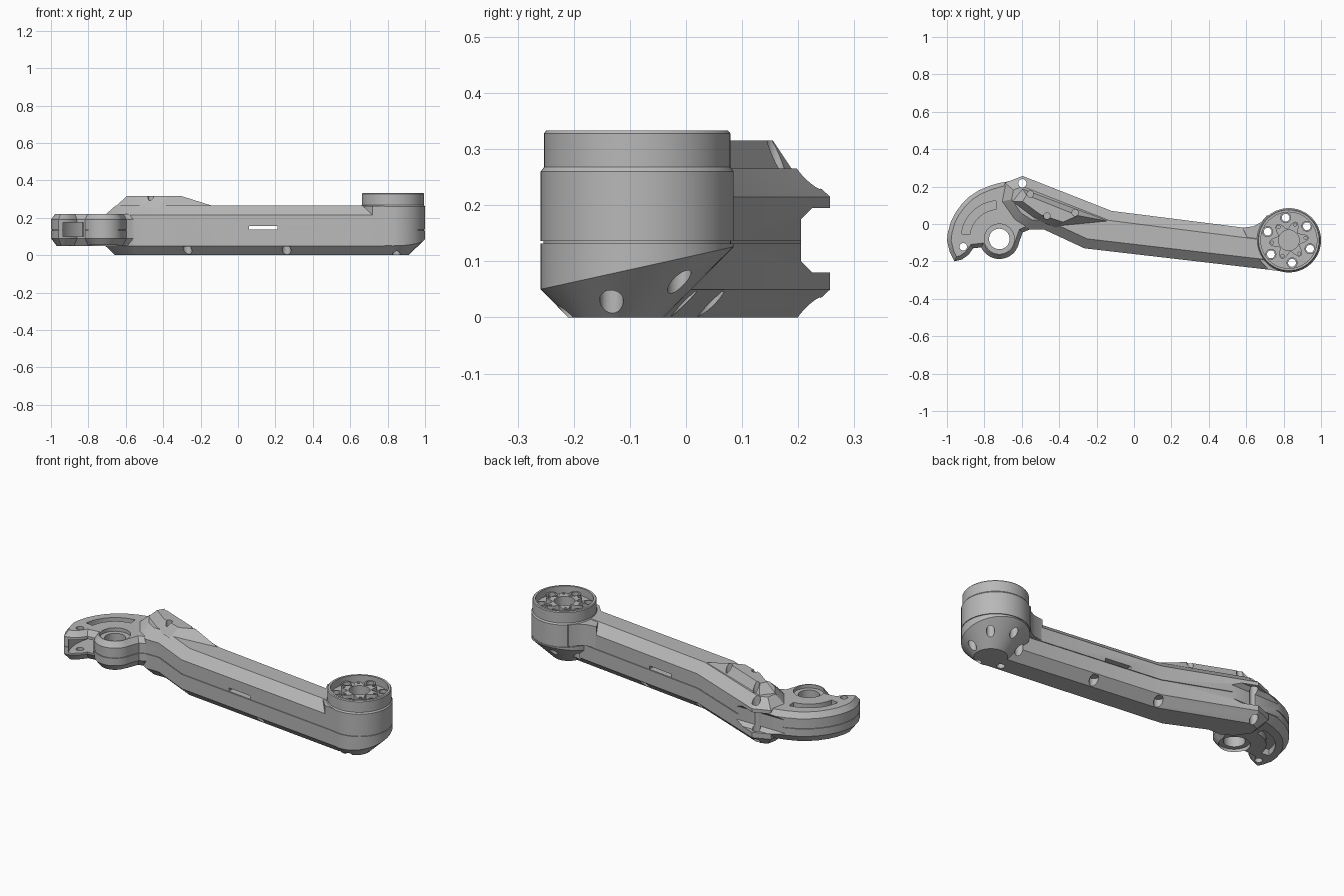
import bpy, bmesh, math
from mathutils import Vector

cube = bpy.data.objects.get("Cube")
if cube:
    bpy.data.objects.remove(cube, do_unlink=True)

metal = bpy.data.materials.new("plain grey")
metal.use_nodes = True
GREY = (0.48, 0.48, 0.48, 1)
metal.diffuse_color = GREY
metal.node_tree.nodes["Principled BSDF"].inputs["Base Color"].default_value = GREY


def arc(cx, cy, r, a0, a1, n):
    """Points on an arc, angles in degrees."""
    return [(cx + r * math.cos(math.radians(a0 + (a1 - a0) * i / n)),
             cy + r * math.sin(math.radians(a0 + (a1 - a0) * i / n))) for i in range(n + 1)]


def circle(cx, cy, r, n=32):
    return arc(cx, cy, r, 0, 360, n)[:-1]


def sector(cx, cy, r0, r1, a0, a1, n=20):
    return arc(cx, cy, r1, a0, a1, n) + arc(cx, cy, r0, a1, a0, n)


def inset(points, d):
    """Move a counter-clockwise outline inward with mitred corners."""
    out = []
    for i, p in enumerate(points):
        p = Vector(p)
        e0 = (p - Vector(points[i - 1])).normalized()
        e1 = (Vector(points[(i + 1) % len(points)]) - p).normalized()
        n0, n1 = Vector((-e0.y, e0.x)), Vector((-e1.y, e1.x))
        m = (n0 + n1) / max(1 + n0.dot(n1), 0.4)
        out.append(tuple(p + m * d))
    return out


def bridge(name, rings):
    """Skin a stack of equal rings and cap both ends."""
    bm = bmesh.new()
    loops = [[bm.verts.new(co) for co in ring] for ring in rings]
    n = len(loops[0])
    for a, b in zip(loops, loops[1:]):
        for i in range(n):
            j = (i + 1) % n
            bm.faces.new((a[i], a[j], b[j], b[i]))
    bm.faces.new(loops[0][::-1])
    bm.faces.new(loops[-1])
    bmesh.ops.recalc_face_normals(bm, faces=bm.faces[:])
    mesh = bpy.data.meshes.new(name)
    bm.to_mesh(mesh)
    bm.free()
    mesh.materials.append(metal)
    ob = bpy.data.objects.new(name, mesh)
    bpy.context.scene.collection.objects.link(ob)
    return ob


def loft(name, outline, levels):
    """Outline raised through (height, inset) levels."""
    return bridge(name, [[(x, y, z) for x, y in inset(outline, d)] for z, d in levels])


def prism(outline, z0, z1):
    ob = loft("cutter", outline, [(z0, 0), (z1, 0)])
    ob.hide_render = True
    return ob


def cut(ob, cutters):
    for c in cutters:
        mod = ob.modifiers.new("cut", 'BOOLEAN')
        mod.operation, mod.solver, mod.object = 'DIFFERENCE', 'EXACT', c
    bpy.context.view_layer.update()
    graph = bpy.context.evaluated_depsgraph_get()
    mesh = bpy.data.meshes.new_from_object(ob.evaluated_get(graph))
    ob.modifiers.clear()
    ob.data = mesh


MX, MY = 0.828, -0.087      # motor centre
BX, BY = -0.72, -0.08       # pivot centre
SEAM = [(0.132, 0), (0.132, 0.005), (0.136, 0.005), (0.136, 0)]

# Arm body with chamfered long edges and a seam
body_outline = [(-0.69, 0.22), (-0.71, 0.12), (-0.64, 0.02), (-0.56, -0.03), (-0.48, -0.03),
                (-0.265, -0.13), (0.83, -0.257), (0.83, -0.05), (0.59, -0.02),
                (-0.12, 0.07), (-0.596, 0.257)]
arm = loft("arm_body", body_outline,
           [(0, 0.05), (0.05, 0)] + SEAM + [(0.215, 0), (0.265, 0.052)])

# Collar blending the arm into the motor mount
collar = loft("motor_collar", [(0.58, -0.02), (0.66, -0.18), (0.72, -0.245), (0.83, -0.257),
                               (0.83, 0.05), (0.71, 0.045), (0.68, 0.01), (0.64, -0.012)],
              [(0.14, 0), (0.262, 0)])

# Raised fin on the elbow
fin_base = [(-0.66, 0.12), (-0.54, 0.03), (-0.42, -0.02), (-0.11, 0.01), (-0.60, 0.195)]
fin_top = [(-0.595, 0.12), (-0.50, 0.05), (-0.38, 0.01), (-0.30, 0.045), (-0.575, 0.155)]
fin = bridge("elbow_fin", [[(x, y, z) for x, y in ring]
                           for ring, z in ((fin_base, 0.255), (fin_top, 0.315))])

# Hinge end: crescent plate with a pivot boss
hinge_outline = ([(-0.6, 0.25), (-0.7, 0.225), (-0.77, 0.205), (-0.83, 0.18), (-0.88, 0.147),
                  (-0.92, 0.108), (-0.955, 0.06), (-0.98, 0.01), (-0.995, -0.045), (-1, -0.09),
                  (-0.985, -0.15), (-0.96, -0.2), (-0.92, -0.19), (-0.885, -0.165), (-0.86, -0.13)]
                 + arc(BX, BY, 0.107, 205, 350, 18)
                 + [(-0.595, -0.045), (-0.56, -0.03), (-0.5, -0.03), (-0.45, 0.1)])
hinge = loft("hinge_plate", hinge_outline,
             [(0.05, 0.03), (0.09, 0)] + SEAM + [(0.19, 0), (0.22, 0.022)])

# Motor mount: slanted tapered base, seam, upper drum and open cup
def ring(cy, r, z, slope=0):
    return [(x, y, z + slope * (y - MY)) for x, y in circle(MX, cy, r, 72)]


mount = bridge("motor_mount", [
    ring(-0.125, 0.085, 0), ring(MY, 0.172, 0.088, 0.22), ring(MY, 0.172, 0.132),
    ring(MY, 0.167, 0.132), ring(MY, 0.167, 0.136), ring(MY, 0.172, 0.136),
    ring(MY, 0.172, 0.26), ring(MY, 0.166, 0.268), ring(MY, 0.166, 0.328),
    ring(MY, 0.162, 0.333), ring(MY, 0.15, 0.333), ring(MY, 0.15, 0.29)])

# Lobed hub in the cup, with posts around the screw holes
lobes = []
for i in range(96):
    a = math.tau * i / 96
    r = 0.084 + 0.022 * math.cos(6 * (a - math.radians(68)))
    lobes.append((MX + r * math.cos(a), MY + r * math.sin(a)))
hub = loft("motor_hub", lobes, [(0.28, 0), (0.318, 0)])
hole_spots = arc(MX, MY, 0.122, 38, 338, 5)
posts = [loft("screw_post", circle(x, y, 0.029), [(0.28, 0), (0.308, 0)]) for x, y in hole_spots]

# Cutters for the motor mount
motor_holes = [prism(circle(x, y, 0.021, 24), -0.1, 0.5) for x, y in hole_spots]
pit = prism(circle(MX, MY, 0.055), 0.24, 0.5)
lobe_holes = [prism(circle(x, y, 0.008, 12), 0.295, 0.5)
              for x, y in arc(MX, MY, 0.09, 68, 368, 5)]

# Cutters for the arm: cable slot, bolt recesses, screw holes
slot = prism([(0.06, -0.5), (0.21, -0.5), (0.21, 0.5), (0.06, 0.5)], 0.137, 0.156)
bolts = [prism(circle(x, y, 0.024, 24), -0.1, 0.046)
         for x, y in ((-0.27, -0.105), (0.26, -0.168), (0.26, -0.002), (-0.12, 0.045))]
screws = [prism(circle(x, y, 0.017, 20), 0.235, 0.5)
          for x, y in ((-0.465, 0.043), (-0.315, 0.06), (-0.555, 0.16))]

# Cutters for the hinge: pins, elbow opening, plate gap, curved grooves
pin = prism(circle(-0.597, 0.218, 0.022, 24), -0.1, 0.5)
opening_profile = [(0.205, 0.1), (0.225, 0.08), (0.3, 0.08), (0.3, 0.195), (0.225, 0.195), (0.205, 0.175)]
opening = bridge("cutter", [[(x, y, z) for y, z in opening_profile] for x in (-0.8, -0.4)])
opening.hide_render = True
pivot = prism(circle(BX, BY, 0.055), -0.1, 0.5)
bores = [prism(circle(BX, BY, 0.08), z0, z1) for z0, z1 in ((0.2, 0.4), (-0.1, 0.07))]
tip_pin = prism(circle(-0.913, -0.122, 0.02, 24), -0.1, 0.5)
gap = prism(sector(BX, BY, 0.115, 0.245, 100, 225), 0.1, 0.175)
grooves = [prism(sector(BX, BY, 0.16, 0.205, 95, 172), z0, z1)
           for z0, z1 in ((0.19, 0.4), (-0.1, 0.085))]

cut(arm, [slot, opening, pin, pit] + bolts + screws + motor_holes)
cut(fin, screws)
cut(collar, [pit] + motor_holes)
cut(mount, [pit] + motor_holes)
cut(hub, [pit] + motor_holes + lobe_holes)
for post, hole in zip(posts, motor_holes):
    cut(post, [hole])
cut(hinge, [pivot, tip_pin, gap, opening, pin] + bores + grooves)

# Remove cutters and shade
for ob in [o for o in bpy.context.scene.objects if o.name.startswith("cutter")]:
    bpy.data.objects.remove(ob, do_unlink=True)
bpy.ops.object.select_all(action='DESELECT')
for ob in [arm, collar, fin, hinge, mount, hub] + posts:
    ob.select_set(True)
bpy.context.view_layer.objects.active = arm
bpy.ops.object.shade_smooth_by_angle(angle=math.radians(25))
